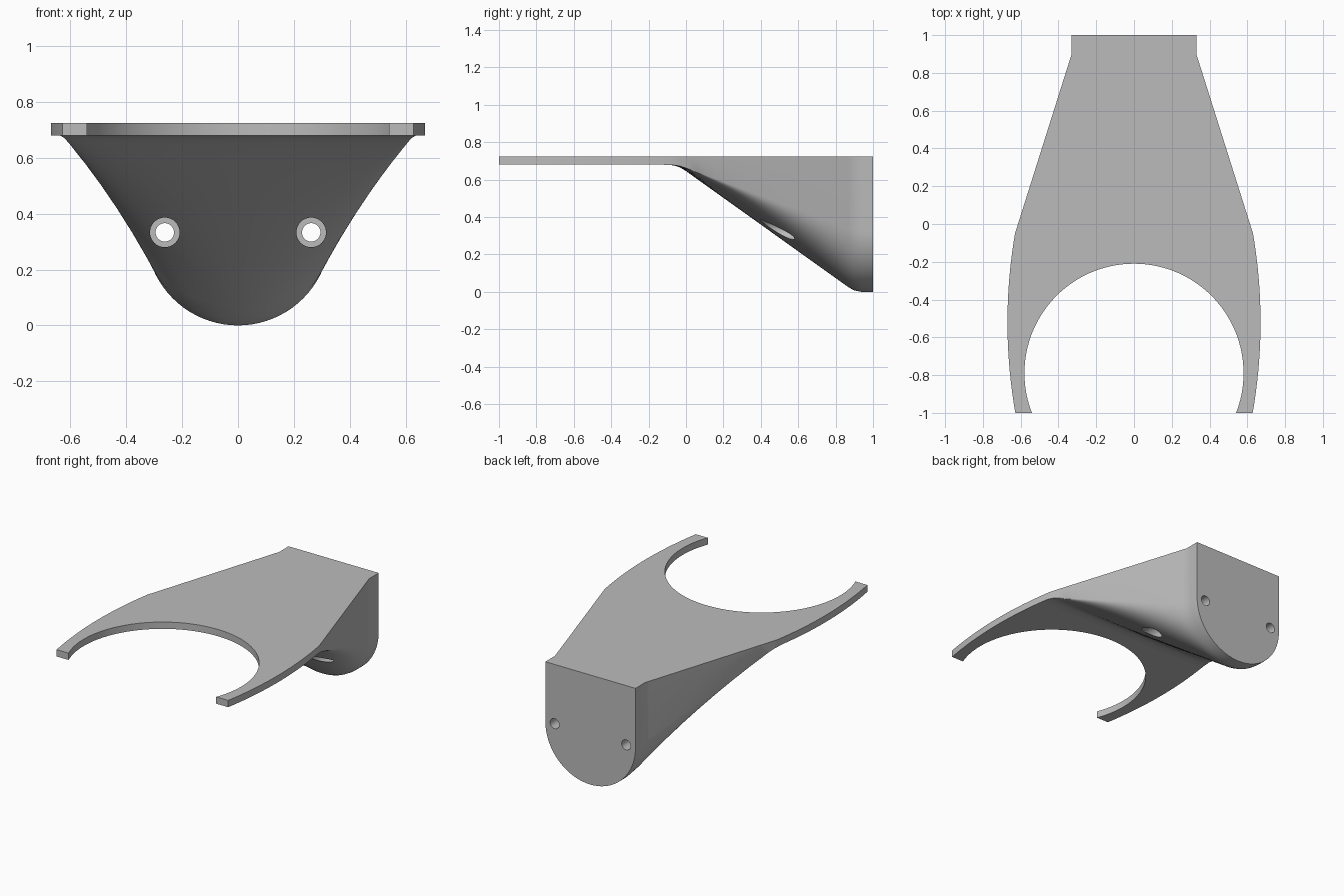
import bpy, bmesh, math

TOP, UNDER = 0.725, 0.68      # plate faces
HALF, JOIN = 0.33, -0.12      # rear half width, where the fork begins

cube = bpy.data.objects.get("Cube")
if cube:
    bpy.data.objects.remove(cube)

grey = bpy.data.materials.new("plain_grey")
grey.use_nodes = True
colour = (0.5, 0.5, 0.5, 1)
grey.diffuse_color = colour
grey.node_tree.nodes["Principled BSDF"].inputs["Base Color"].default_value = colour


def make_object(name, bm):
    bmesh.ops.recalc_face_normals(bm, faces=bm.faces)
    mesh = bpy.data.meshes.new(name)
    bm.to_mesh(mesh)
    bm.free()
    mesh.materials.append(grey)
    obj = bpy.data.objects.new(name, mesh)
    bpy.context.collection.objects.link(obj)
    return obj


def activate(obj):
    bpy.ops.object.select_all(action="DESELECT")
    obj.select_set(True)
    bpy.context.view_layer.objects.active = obj


def half_width(y):
    """Outer outline of the plate seen from above."""
    if y > 0.9:
        return HALF
    if y > -0.05:
        return HALF + 0.3 * (0.9 - y) / 0.95
    return 0.67 - 0.04 * ((y + 0.52) / 0.47) ** 2


# Body: rounded U sections that flatten into the plate
def section(bm, y, t):
    w = half_width(y)
    side = HALF + (UNDER - HALF) * t
    low = UNDER * t
    points = [(-w, TOP)]
    steps = 40
    for i in range(steps + 1):
        a = math.pi * i / steps
        points.append((-w * math.cos(a), side - (side - low) * math.sin(a)))
    points.append((w, TOP))
    return [bm.verts.new((x, y, z)) for x, z in points]


stations = [(1, 0), (0.94, 0), (0.9, 0.012), (0.87, 0.035)]
count = 14
for i in range(1, count + 1):
    f = i / count
    stations.append((0.87 * (1 - f), 0.035 + 0.915 * f))
stations += [(-0.03, 0.977), (-0.05, 0.988), (-0.08, 0.997), (JOIN, 1)]

bm = bmesh.new()
rings = [section(bm, y, t) for y, t in stations]
for a, b in zip(rings, rings[1:]):
    n = len(a)
    for i in range(n):
        j = (i + 1) % n
        bm.faces.new((a[i], a[j], b[j], b[i]))
bm.faces.new(rings[0])
bm.faces.new(rings[-1])
body = make_object("tapered_body", bm)


# Screw holes with wide counterbores opening forward
def drill(target, x, radius, y_start, y_end):
    bm = bmesh.new()
    bmesh.ops.create_cone(bm, cap_ends=True, segments=40, radius1=radius,
                          radius2=radius, depth=y_end - y_start)
    for v in bm.verts:
        px, py, pz = v.co
        v.co = (x + px, (y_start + y_end) / 2 + pz, 0.333 + py)
    cutter = make_object("hole_cutter", bm)
    cutter.hide_render = True
    mod = target.modifiers.new("hole", "BOOLEAN")
    mod.operation = "DIFFERENCE"
    mod.solver = "EXACT"
    mod.object = cutter
    activate(target)
    bpy.ops.object.modifier_apply(modifier=mod.name)
    bpy.data.objects.remove(cutter)


for x in (-0.262, 0.262):
    drill(body, x, 0.053, 0.1, 0.87)
    drill(body, x, 0.033, 0.8, 1.1)

# Fork: curved arms around a round opening
radius, centre = 0.58, -0.79
end = math.asin((-1 - centre) / radius)
arc_steps, side_steps = 64, 16
ys = [JOIN + (-1 - JOIN) * i / side_steps for i in range(side_steps + 1)]
outline = [(half_width(y), y) for y in ys]
for i in range(arc_steps + 1):
    a = end + (math.pi - 2 * end) * i / arc_steps
    outline.append((radius * math.cos(a), centre + radius * math.sin(a)))
outline += [(-half_width(y), y) for y in reversed(ys)]

bm = bmesh.new()
face = bm.faces.new([bm.verts.new((x, y, UNDER)) for x, y in outline])
result = bmesh.ops.extrude_face_region(bm, geom=[face])
for v in result["geom"]:
    if isinstance(v, bmesh.types.BMVert):
        v.co.z = TOP
fork = make_object("fork_plate", bm)

for obj in (body, fork):
    activate(obj)
    bpy.ops.object.shade_smooth_by_angle(angle=math.radians(30))
